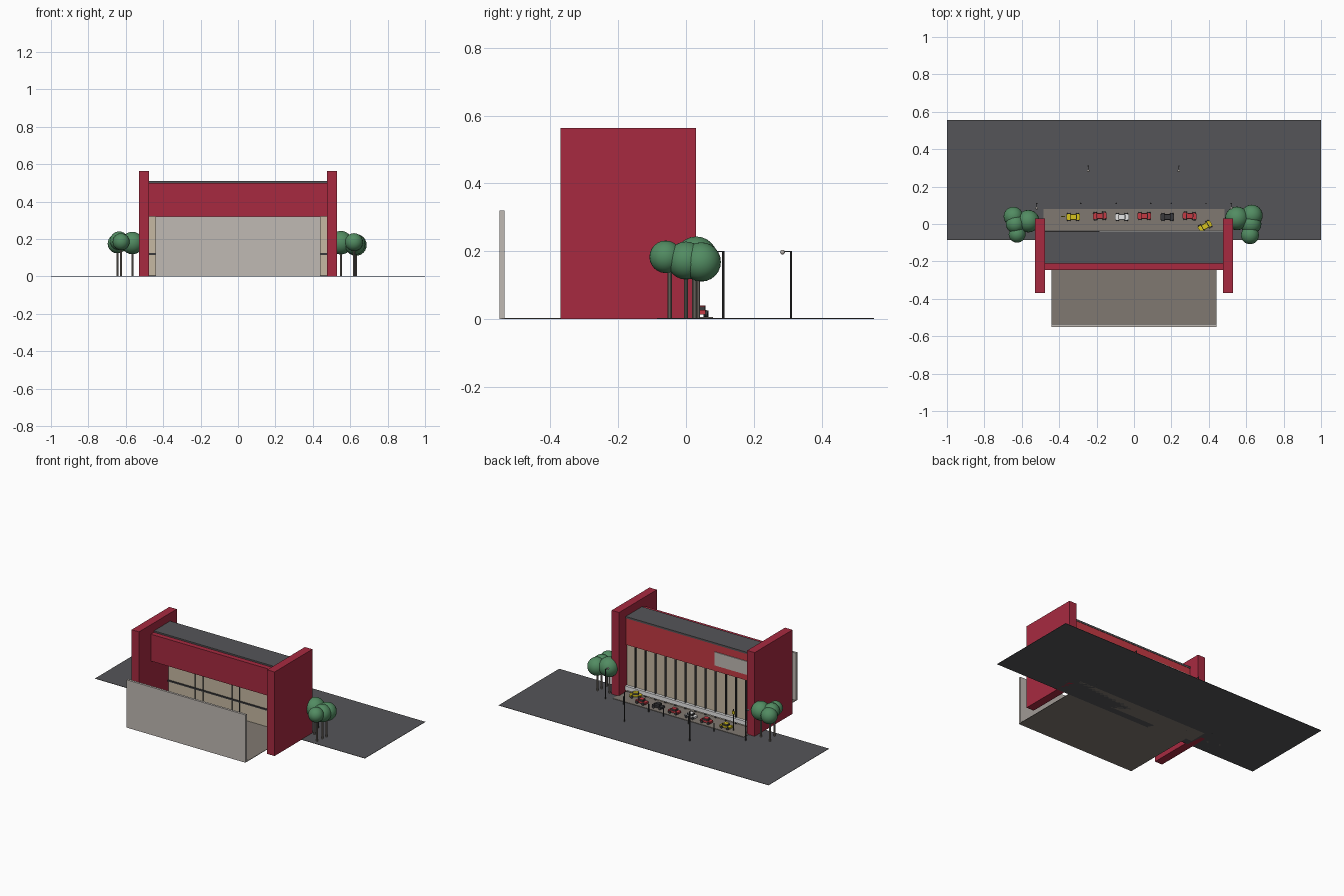
import bpy, math
from mathutils import Vector

if "Cube" in bpy.data.objects:
    bpy.data.objects.remove(bpy.data.objects["Cube"])


def mat(name, r, g, b):
    m = bpy.data.materials.new(name)
    lin = [((c / 255 + 0.055) / 1.055) ** 2.4 for c in (r, g, b)]
    m.diffuse_color = (*lin, 1)
    m.use_nodes = True
    m.node_tree.nodes["Principled BSDF"].inputs["Base Color"].default_value = m.diffuse_color
    return m


ASPHALT = mat("asphalt grey", 85, 85, 88)
RED = mat("wall red", 167, 42, 64)
BRIGHT = mat("bright red", 196, 58, 68)
TAN = mat("window tan", 198, 185, 162)
STONE = mat("light stone", 192, 186, 180)
PAVING = mat("paving taupe", 128, 121, 113)
DARK = mat("dark metal", 58, 58, 60)
GREEN = mat("leaf green", 82, 140, 98)
YELLOW = mat("taxi yellow", 215, 195, 30)
WHITE = mat("white", 235, 235, 235)


def finish(name, m):
    o = bpy.context.object
    o.name = name
    o.data.materials.append(m)
    return o


def box(name, x0, x1, y0, y1, z0, z1, m):
    bpy.ops.mesh.primitive_cube_add(size=1, location=((x0 + x1) / 2, (y0 + y1) / 2, (z0 + z1) / 2))
    o = finish(name, m)
    o.scale = (x1 - x0, y1 - y0, z1 - z0)
    return o


def rod(name, p, q, r, m, sides=10):
    p, q = Vector(p), Vector(q)
    bpy.ops.mesh.primitive_cylinder_add(vertices=sides, radius=r, depth=(q - p).length, location=(p + q) / 2)
    o = finish(name, m)
    o.rotation_euler = (q - p).to_track_quat('Z', 'Y').to_euler()
    bpy.ops.object.shade_smooth_by_angle()
    return o


def ball(name, p, r, m, seg=24):
    bpy.ops.mesh.primitive_uv_sphere_add(segments=seg, ring_count=seg // 2, radius=r, location=p)
    bpy.ops.object.shade_smooth()
    return finish(name, m)


# Ground, floor and pavement
box("street", -1, 1, -0.085, 0.555, 0, 0.002, ASPHALT)
box("interior_floor", -0.44, 0.44, -0.545, -0.04, 0, 0.003, PAVING)
box("pavement", -0.485, 0.485, -0.04, 0.08, 0, 0.005, PAVING)

# Building shell
box("rear_wall", -0.44, 0.44, -0.55, -0.535, 0, 0.32, STONE)
for s in (-1, 1):
    box("side_wall", min(s * 0.475, s * 0.53), max(s * 0.475, s * 0.53), -0.37, 0.03, 0, 0.563, RED)
box("rear_fascia", -0.475, 0.475, -0.245, -0.21, 0.32, 0.5, RED)
box("street_fascia", -0.475, 0.475, -0.06, -0.042, 0.32, 0.5, BRIGHT)
box("roof", -0.475, 0.475, -0.212, -0.04, 0.498, 0.51, ASPHALT)
box("sign_panel", -0.475, -0.185, -0.042, -0.037, 0.36, 0.45, STONE)

# Glazed street front with bars
box("glazing", -0.475, 0.475, -0.06, -0.052, 0.005, 0.32, TAN)
for i in range(12):
    x = (i - 5.5) * 0.0745
    box("mullion", x - 0.005, x + 0.005, -0.052, -0.045, 0.005, 0.32, DARK)
box("sill", -0.475, 0.475, -0.052, -0.034, 0.02, 0.047, WHITE)
for x in (-0.275, -0.215, 0.0, 0.055, 0.27):
    box("inner_bar", x - 0.003, x + 0.003, -0.066, -0.06, 0.005, 0.32, DARK)
box("inner_rail", -0.475, 0.475, -0.066, -0.06, 0.115, 0.125, DARK)

# Trees: x, y, crown centre height, crown radius
for x, y, z, r in ((-0.645, 0.04, 0.175, 0.052), (-0.565, 0.015, 0.178, 0.06),
                   (-0.625, -0.055, 0.185, 0.045), (-0.635, 0.0, 0.19, 0.05),
                   (0.55, 0.03, 0.18, 0.063), (0.63, 0.045, 0.168, 0.058),
                   (0.62, -0.06, 0.183, 0.048), (0.625, 0.0, 0.172, 0.056)):
    ball("tree_crown", (x, y, z), r, GREEN)
    if (x, y) not in ((-0.635, 0.0),):
        rod("tree_trunk", (x, y * 0.8, 0), (x, y * 0.8, z - 0.03), 0.006, PAVING)

# Street lamps with a short arm and globe
for x, y in ((-0.245, 0.31), (0.24, 0.31), (-0.52, 0.11), (0.52, 0.11)):
    rod("lamp_post", (x, y, 0), (x, y, 0.2), 0.0035, DARK)
    rod("lamp_arm", (x, y, 0.199), (x, y - 0.022, 0.199), 0.002, DARK, 6)
    ball("lamp_globe", (x, y - 0.025, 0.197), 0.007, STONE, 12)

# Bollards
for x in (-0.285, -0.095, 0.09, 0.2, 0.385):
    rod("bollard", (x, 0.11, 0), (x, 0.11, 0.055), 0.004, DARK)

# Stop pole with a yellow plate
rod("stop_pole", (-0.38, 0.04, 0), (-0.38, 0.04, 0.15), 0.002, DARK, 8)
box("stop_plate", -0.39, -0.37, 0.038, 0.043, 0.115, 0.135, YELLOW)


def car(x, y, angle, m):
    """Body, dark cabin, roof and four wheels, turned as one."""
    parts = [box("car_body", -0.037, 0.037, -0.016, 0.016, 0.011, 0.024, m),
             box("car_cabin", -0.018, 0.02, -0.014, 0.014, 0.024, 0.035, DARK),
             box("car_roof", -0.014, 0.015, -0.014, 0.014, 0.035, 0.038, m)]
    for wx in (-0.023, 0.023):
        for s in (-1, 1):
            parts.append(rod("car_wheel", (wx, s * 0.014, 0.013), (wx, s * 0.022, 0.013), 0.009, DARK, 12))
    pivot = bpy.data.objects.new("car_pivot", None)
    pivot.hide_render = True
    bpy.context.collection.objects.link(pivot)
    pivot.location = (x, y, 0.002)
    pivot.rotation_euler.z = math.radians(angle)
    for p in parts:
        p.parent = pivot


# Row of cars
for x, y, a, m in ((-0.325, 0.038, 0, YELLOW), (-0.183, 0.043, 3, BRIGHT), (-0.065, 0.038, 0, WHITE),
                   (0.055, 0.043, 0, BRIGHT), (0.178, 0.038, 0, DARK), (0.297, 0.043, -3, BRIGHT),
                   (0.38, -0.012, 30, YELLOW)):
    car(x, y, a, m)
